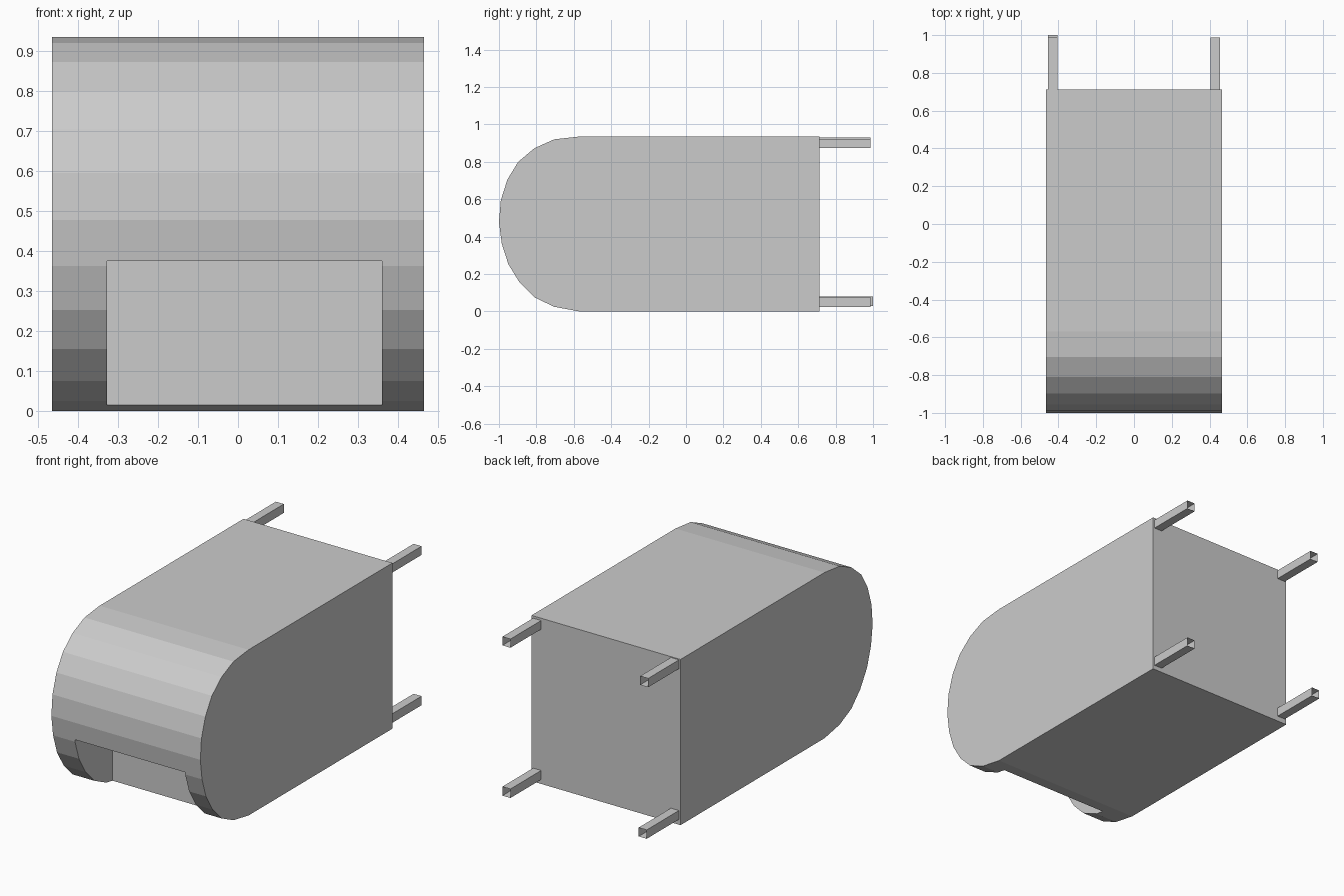
import bpy, bmesh

if "Cube" in bpy.data.objects:
    bpy.data.objects.remove(bpy.data.objects["Cube"])


def make_object(name, bm):
    bmesh.ops.recalc_face_normals(bm, faces=bm.faces)
    mesh = bpy.data.meshes.new(name)
    bm.to_mesh(mesh)
    bm.free()
    obj = bpy.data.objects.new(name, mesh)
    bpy.context.collection.objects.link(obj)
    return obj


def box(name, x, y, z, open_end=False):
    """Box from (min, max) ranges; open_end drops the rear (+y) cap."""
    bm = bmesh.new()
    bmesh.ops.create_cube(bm, size=1)
    for v in bm.verts:
        v.co = [r[0] if c < 0 else r[1] for c, r in zip(v.co, (x, y, z))]
    obj_faces = [f for f in bm.faces if f.calc_center_median().y > y[1] - 1e-4]
    bmesh.ops.recalc_face_normals(bm, faces=bm.faces)
    if open_end:
        bmesh.ops.delete(bm, geom=obj_faces, context='FACES')
    return make_object(name, bm)


# Main body: side profile (y, z) extruded across the width
HALF_WIDTH = 0.465
profile = [(0.713, 0), (0.713, 0.935), (-0.57, 0.935), (-0.705, 0.92),
           (-0.81, 0.873), (-0.897, 0.80), (-0.955, 0.705), (-0.99, 0.595),
           (-1.0, 0.478), (-0.985, 0.362), (-0.95, 0.253), (-0.89, 0.155),
           (-0.81, 0.075), (-0.705, 0.025), (-0.57, 0)]
bm = bmesh.new()
side = bm.faces.new([bm.verts.new((-HALF_WIDTH, y, z)) for y, z in profile])
ext = bmesh.ops.extrude_face_region(bm, geom=[side], use_keep_orig=True)
moved = [g for g in ext['geom'] if isinstance(g, bmesh.types.BMVert)]
bmesh.ops.translate(bm, verts=moved, vec=(2 * HALF_WIDTH, 0, 0))
body = make_object("body", bm)

# Rectangular recess low in the rounded front
cutter = box("recess_cutter", (-0.328, 0.36), (-1.2, -0.65), (-0.2, 0.375))
cutter.hide_render = True
cut = body.modifiers.new("recess", 'BOOLEAN')
cut.operation = 'DIFFERENCE'
cut.solver = 'EXACT'
cut.object = cutter
bpy.context.view_layer.objects.active = body
bpy.ops.object.modifier_apply(modifier=cut.name)
bpy.data.objects.remove(cutter, do_unlink=True)

# Four hollow square legs on the rear: name, x range, z range, end y
legs = [("upper_left_leg", (-0.455, -0.405), (0.88, 0.93), 0.987),
        ("upper_right_leg", (0.405, 0.455), (0.873, 0.922), 0.987),
        ("lower_left_leg", (-0.455, -0.405), (0.03, 0.08), 1.0),
        ("lower_right_leg", (0.405, 0.455), (0.025, 0.076), 0.987)]
for name, x, z, end in legs:
    box(name, x, (0.713, end), z, open_end=True)
